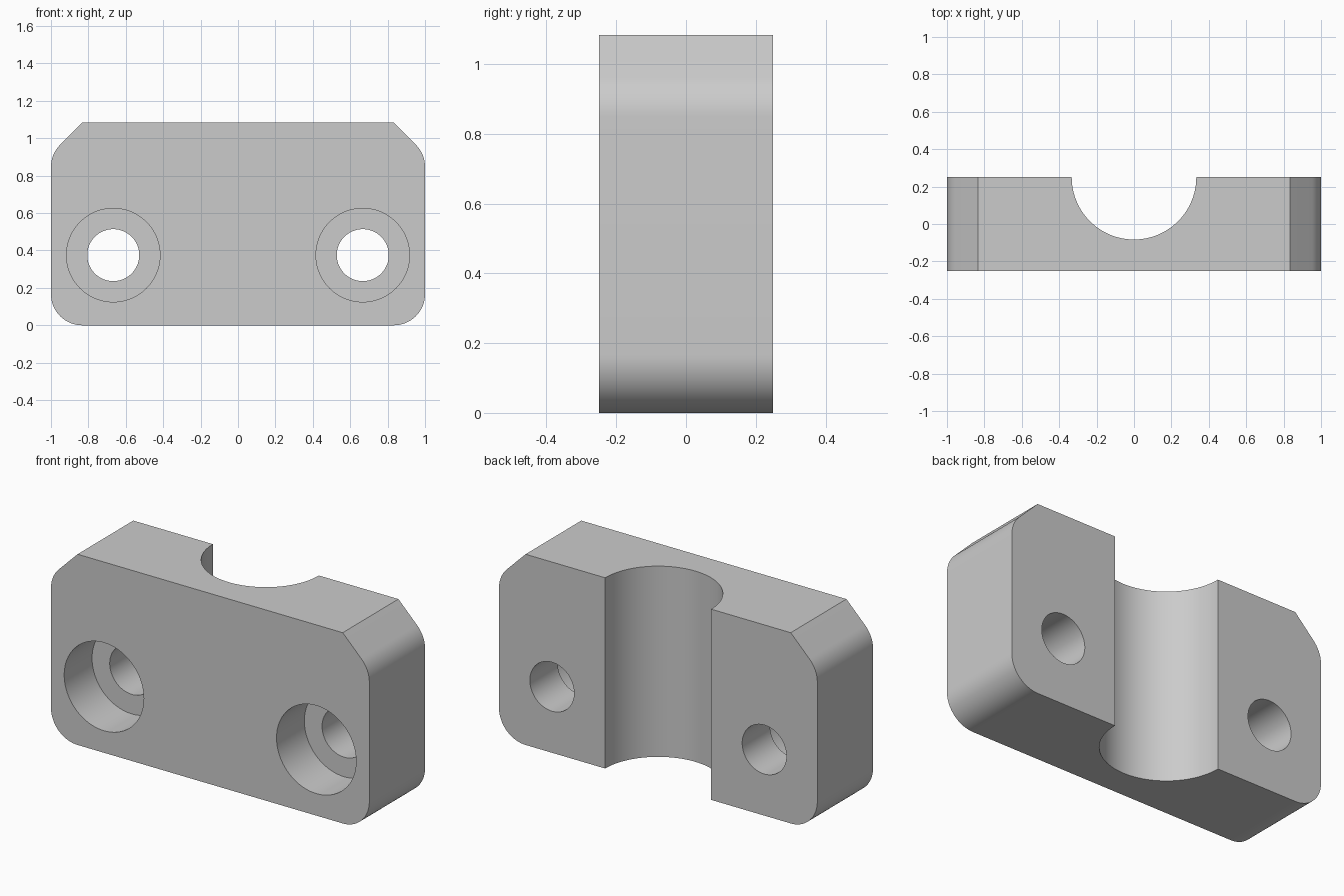
import bpy, bmesh
from math import sin, cos, pi, radians
from mathutils import Matrix

if "Cube" in bpy.data.objects:
    bpy.data.objects.remove(bpy.data.objects["Cube"], do_unlink=True)

DEPTH, HEIGHT, R = 0.5, 1.083, 0.167
HOLE_X, HOLE_Z = 0.667, 0.375

grey = bpy.data.materials.new("plain grey")
grey.use_nodes = True
colour = (0.6, 0.6, 0.6, 1)
grey.diffuse_color = colour
grey.node_tree.nodes["Principled BSDF"].inputs["Base Color"].default_value = colour


def make_object(name, bm):
    bmesh.ops.recalc_face_normals(bm, faces=bm.faces)
    mesh = bpy.data.meshes.new(name)
    bm.to_mesh(mesh)
    bm.free()
    mesh.materials.append(grey)
    obj = bpy.data.objects.new(name, mesh)
    bpy.context.collection.objects.link(obj)
    return obj


def arc(cx, cz, start, end, steps):
    angles = [radians(start + (end - start) * i / steps) for i in range(steps + 1)]
    return [(cx + R * cos(a), cz + R * sin(a)) for a in angles]


def cylinder(name, radius, length, centre, along_y):
    bm = bmesh.new()
    turn = Matrix.Rotation(pi / 2, 4, "X") if along_y else Matrix()
    bmesh.ops.create_cone(bm, cap_ends=True, segments=96, radius1=radius, radius2=radius,
                          depth=length, matrix=Matrix.Translation(centre) @ turn)
    return make_object(name, bm)


# Block outline: rounded bottom corners, chamfered top corners blended into the sides
half = arc(1 - R, R, -90, 0, 20)
half += arc(1 - R, HEIGHT - R * 1.414, 0, 45, 10)
half.append((1 - R, HEIGHT))
outline = half + [(-x, z) for x, z in reversed(half)]
bm = bmesh.new()
face = bm.faces.new([bm.verts.new((x, -DEPTH / 2, z)) for x, z in outline])
back = bmesh.ops.extrude_face_region(bm, geom=[face])
bmesh.ops.translate(bm, vec=(0, DEPTH, 0),
                    verts=[v for v in back["geom"] if isinstance(v, bmesh.types.BMVert)])
block = make_object("clamp_block", bm)

# Half-round channel in the back, then counterbored bolt holes
cutters = [cylinder("channel_cutter", 0.333, 3, (0, DEPTH / 2, HEIGHT / 2), False)]
for side, sx in (("left", 1), ("right", -1)):
    x = sx * HOLE_X
    cutters.append(cylinder(side + "_counterbore_cutter", 0.25, 0.5, (x, -DEPTH / 2, HOLE_Z), True))
    cutters.append(cylinder(side + "_bolt_hole_cutter", 0.139, 2, (x, 0, HOLE_Z), True))

bpy.ops.object.select_all(action="DESELECT")
block.select_set(True)
bpy.context.view_layer.objects.active = block
for cutter in cutters:
    cutter.hide_render = True
    mod = block.modifiers.new(cutter.name, "BOOLEAN")
    mod.operation, mod.solver, mod.object = "DIFFERENCE", "EXACT", cutter
    bpy.ops.object.modifier_apply(modifier=mod.name)
    bpy.data.objects.remove(cutter, do_unlink=True)

bpy.ops.object.shade_smooth_by_angle(angle=radians(30))
